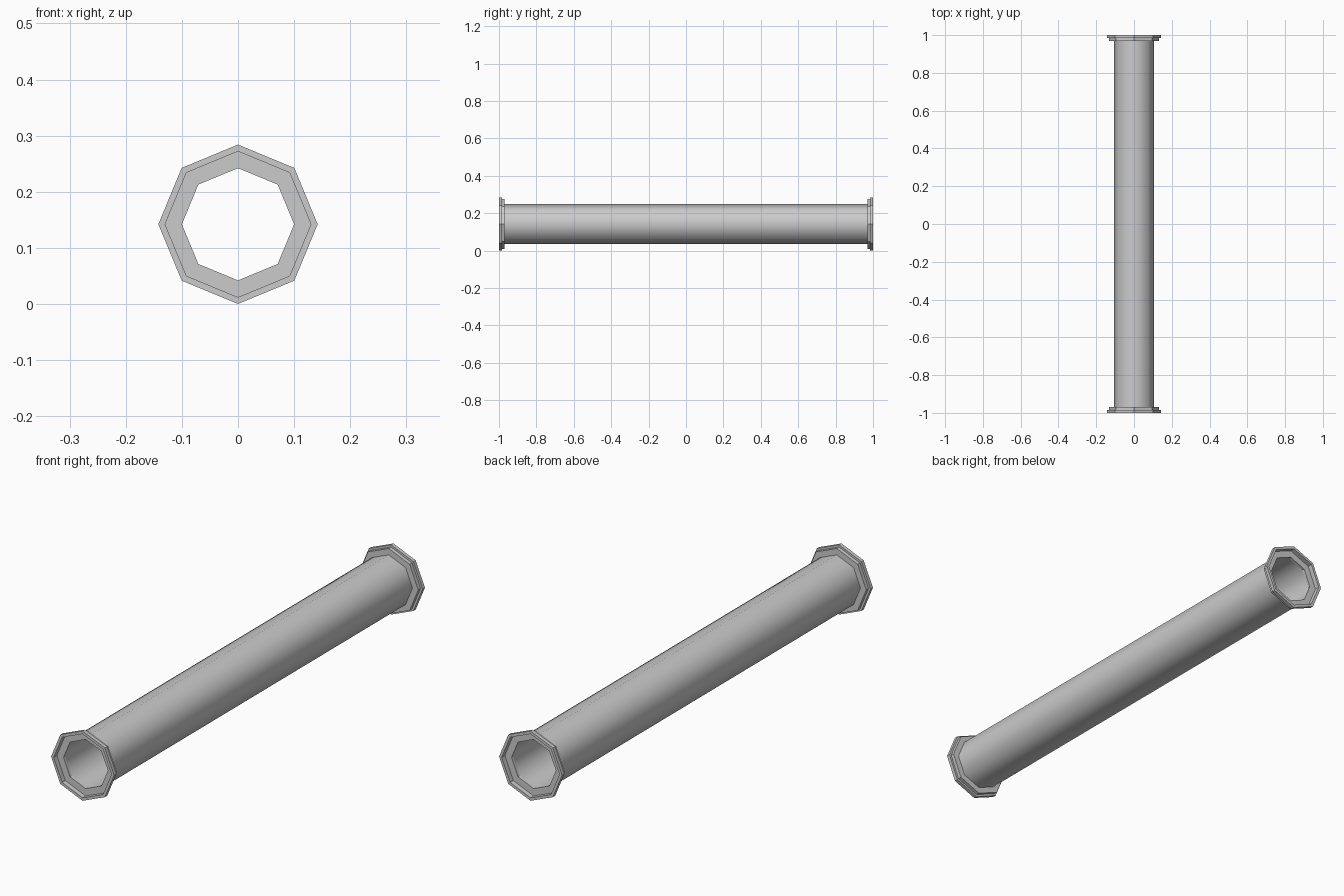
import bpy, bmesh, math

SIDES = 8
RADIUS = 0.142      # flange radius, also height of the pipe axis
BORE = 0.1
WALL = 0.107
SEAT = 0.97         # where the tube meets each flange

cube = bpy.data.objects.get("Cube")
if cube:
    bpy.data.objects.remove(cube, do_unlink=True)

grey = bpy.data.materials.new("grey metal")
grey.use_nodes = True
colour = (0.6, 0.6, 0.6, 1)
grey.diffuse_color = colour
grey.node_tree.nodes["Principled BSDF"].inputs["Base Color"].default_value = colour


def lathe(name, profiles, closed):
    """Turn (radius, y) profiles around the pipe axis."""
    bm = bmesh.new()
    for profile in profiles:
        rings = []
        for r, y in profile:
            ring = []
            for i in range(SIDES):
                a = math.tau * i / SIDES
                ring.append(bm.verts.new((r * math.cos(a), y, RADIUS + r * math.sin(a))))
            rings.append(ring)
        pairs = list(zip(rings, rings[1:]))
        if closed:
            pairs.append((rings[-1], rings[0]))
        for a, b in pairs:
            for i in range(SIDES):
                j = (i + 1) % SIDES
                bm.faces.new((a[i], a[j], b[j], b[i]))
    if closed:
        bmesh.ops.recalc_face_normals(bm, faces=bm.faces)
    mesh = bpy.data.meshes.new(name)
    bm.to_mesh(mesh)
    bm.free()
    mesh.materials.append(grey)
    obj = bpy.data.objects.new(name, mesh)
    bpy.context.collection.objects.link(obj)
    return obj


# Tube: outer and inner walls, smooth all round
tube = lathe("tube", [[(WALL, -SEAT), (WALL, SEAT)],
                      [(BORE, SEAT), (BORE, -SEAT)]], False)
tube.data.shade_smooth()

# Stepped flanges with a recessed face, one at each end
section = [(BORE, SEAT), (0.133, SEAT), (0.133, 0.985), (RADIUS, 0.985),
           (RADIUS, 1), (0.13, 1), (0.13, 0.98), (BORE, 0.98)]
for name, side in (("front_flange", -1), ("back_flange", 1)):
    lathe(name, [[(r, side * y) for r, y in section]], True)
